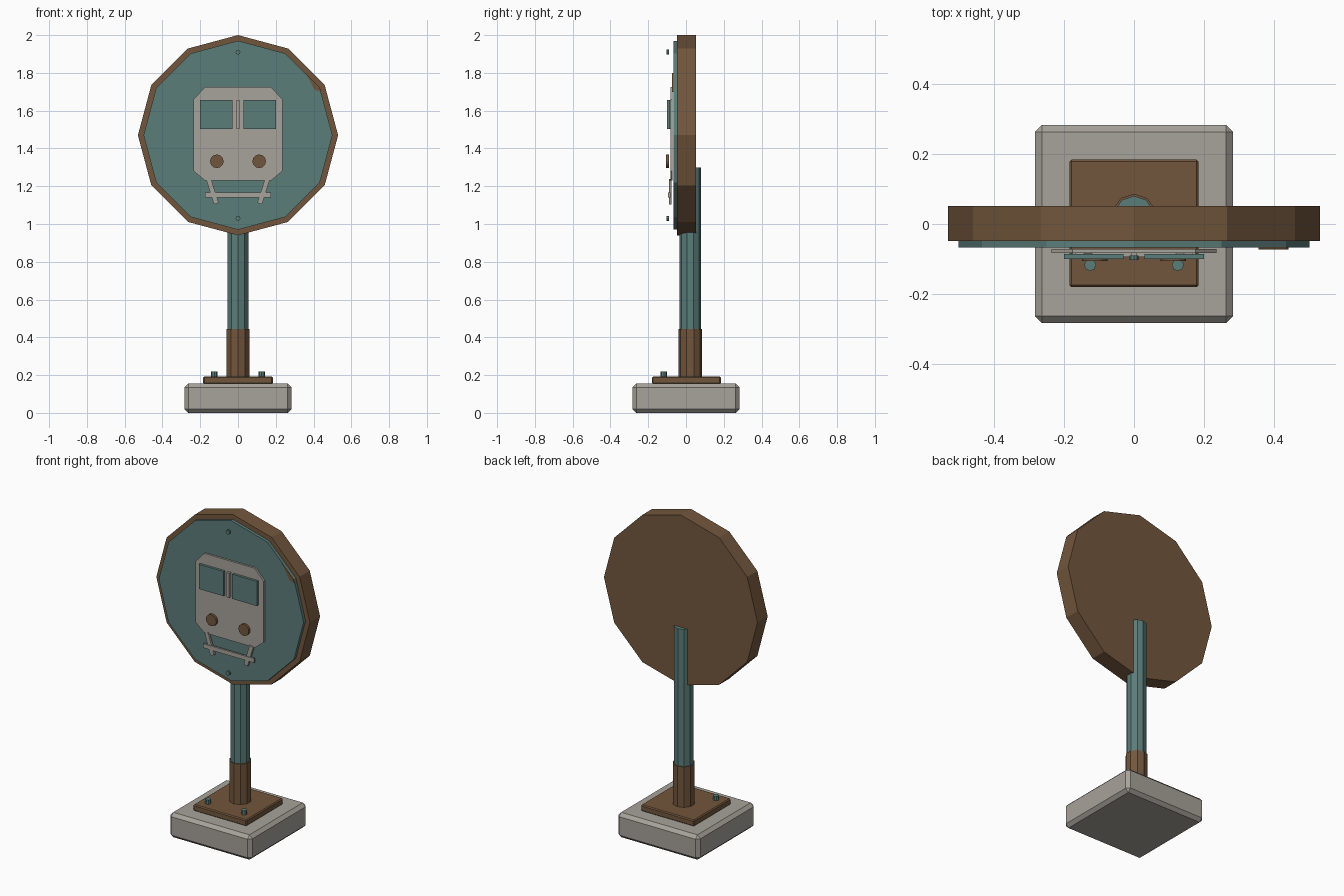
import bpy, bmesh
from math import pi, sin, cos, atan2, hypot

cube = bpy.data.objects.get("Cube")
if cube:
    bpy.data.objects.remove(cube, do_unlink=True)


def material(name, rgb):
    m = bpy.data.materials.new(name)
    m.use_nodes = True
    m.diffuse_color = (*rgb, 1)
    m.node_tree.nodes["Principled BSDF"].inputs["Base Color"].default_value = (*rgb, 1)
    return m


TEAL = material("dull_teal", (0.105, 0.205, 0.195))
BROWN = material("rust_brown", (0.17, 0.094, 0.046))
GREY = material("warm_grey", (0.39, 0.365, 0.325))


def prism(name, outline, start, end, mat, axis="z", bevel=0):
    """Extrude an outline from start to end, along z (outline is x, y) or y (outline is x, z)."""
    bm = bmesh.new()
    place = (lambda a, b, d: (a, b, d)) if axis == "z" else (lambda a, b, d: (a, d, b))
    rings = [[bm.verts.new(place(a, b, d)) for a, b in outline] for d in (start, end)]
    bm.faces.new(rings[0])
    bm.faces.new(rings[1])
    for i in range(len(outline)):
        j = (i + 1) % len(outline)
        bm.faces.new((rings[0][i], rings[0][j], rings[1][j], rings[1][i]))
    bmesh.ops.recalc_face_normals(bm, faces=bm.faces)
    if bevel:
        bmesh.ops.bevel(bm, geom=bm.edges[:], offset=bevel, segments=1,
                        profile=0.5, affect="EDGES")
    mesh = bpy.data.meshes.new(name)
    bm.to_mesh(mesh)
    bm.free()
    mesh.materials.append(mat)
    obj = bpy.data.objects.new(name, mesh)
    bpy.context.collection.objects.link(obj)
    return obj


def ngon(sides, r, a=0, b=0):
    return [(a + r * sin(2 * pi * i / sides), b + r * cos(2 * pi * i / sides))
            for i in range(sides)]


def rect(a0, a1, b0, b1):
    return [(a0, b0), (a1, b0), (a1, b1), (a0, b1)]


def strip(a0, b0, a1, b1, width):
    """Outline of a straight bar between two points."""
    t = atan2(b1 - b0, a1 - a0)
    u, v = -sin(t) * width / 2, cos(t) * width / 2
    return [(a0 + u, b0 + v), (a1 + u, b1 + v), (a1 - u, b1 - v), (a0 - u, b0 - v)]


# Foot, mounting plate and post
prism("base_block", rect(-0.283, 0.283, -0.283, 0.283), 0, 0.155, GREY, bevel=0.02)
prism("base_plate", rect(-0.184, 0.184, -0.18, 0.184), 0.153, 0.193, BROWN, bevel=0.006)
prism("post_sleeve", ngon(10, 0.0635, 0, 0.0225), 0.19, 0.445, BROWN)
prism("post", ngon(10, 0.0575, 0, 0.0225), 0.19, 1.3, TEAL)

# Round sign board
CZ = 1.47
prism("sign_rim", ngon(12, 0.53, 0, CZ), -0.048, 0.052, BROWN, "y")
prism("sign_face", ngon(12, 0.5, 0, CZ), -0.067, -0.045, TEAL, "y")
prism("rust_patch", [(0.355, 1.8), (0.433, 1.722), (0.44, 1.7), (0.405, 1.71), (0.385, 1.75)],
      -0.073, -0.066, BROWN, "y")
for name, z in (("upper_sign_bolt", 1.91), ("lower_sign_bolt", 1.03)):
    prism(name, ngon(8, 0.013, 0, z), -0.103, -0.09, TEAL, "y")

# Train front emblem
body = [(0.175, 1.725), (0.235, 1.66), (0.235, 1.28), (0.175, 1.23)]
body += [(-x, z) for x, z in reversed(body)]
prism("train_body", body, -0.083, -0.071, GREY, "y")
prism("window_divider", rect(-0.009, 0.009, 1.503, 1.657), -0.1, -0.08, GREY, "y")
prism("bumper_bar", rect(-0.175, 0.175, 1.14, 1.166), -0.094, -0.082, GREY, "y")

for side, s in (("left", 1), ("right", -1)):
    prism(side + "_window", rect(s * 0.03, s * 0.2, 1.503, 1.657), -0.1, -0.085, TEAL, "y")
    prism(side + "_headlight", ngon(12, 0.036, s * 0.112, 1.332), -0.105, -0.09, BROWN, "y")
    prism(side + "_bumper_strut", strip(s * 0.155, 1.235, s * 0.115, 1.108, 0.026),
          -0.09, -0.076, GREY, "y")
    prism(side + "_base_bolt", ngon(8, 0.017, s * 0.125, -0.117), 0.19, 0.22, TEAL)
